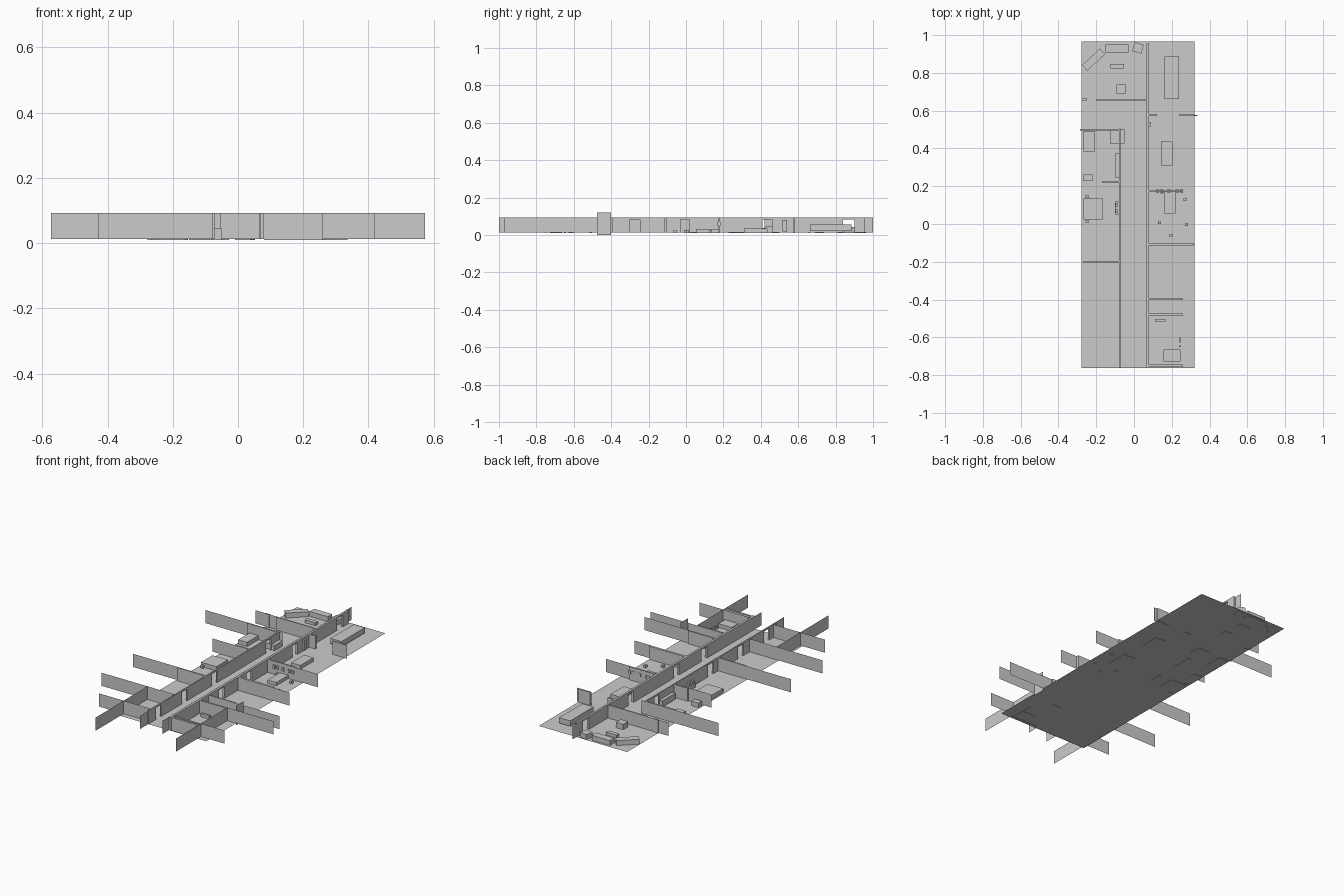
import bpy, bmesh, math

if "Cube" in bpy.data.objects:
    bpy.data.objects.remove(bpy.data.objects["Cube"])

Z0, Z1, HEAD = 0.012, 0.092, 0.083   # floor level, wall top, door head


def new_object(name, bm):
    mesh = bpy.data.meshes.new(name)
    bm.to_mesh(mesh)
    bm.free()
    ob = bpy.data.objects.new(name, mesh)
    bpy.context.collection.objects.link(ob)
    return ob


def box(bm, x0, x1, y0, y1, z0, z1):
    v = [bm.verts.new((x, y, z)) for z in (z0, z1)
         for x, y in ((x0, y0), (x1, y0), (x1, y1), (x0, y1))]
    for f in ((3, 2, 1, 0), (4, 5, 6, 7), (0, 1, 5, 4),
              (1, 2, 6, 5), (2, 3, 7, 6), (3, 0, 4, 7)):
        bm.faces.new([v[i] for i in f])


def sheet(bm, p, q, z0=Z0, z1=Z1):
    bm.faces.new([bm.verts.new(c) for c in
                  ((*p, z0), (*q, z0), (*q, z1), (*p, z1))])


def furniture(name, x0, x1, y0, y1, top, angle=0, bottom=0.01):
    bm = bmesh.new()
    cx, cy = (x0 + x1) / 2, (y0 + y1) / 2
    box(bm, x0 - cx, x1 - cx, y0 - cy, y1 - cy, bottom, top)
    ob = new_object(name, bm)
    ob.location = (cx, cy, 0)
    ob.rotation_euler.z = math.radians(angle)


def corridor_wall(name, x, start, end, lin0, lin1, xl0, xl1, doors):
    """Thin sheet plus thick lining, both broken by door openings."""
    bm = bmesh.new()
    edges = [start] + [v for d in doors for v in d] + [end]
    for a, b in zip(edges[::2], edges[1::2]):
        sheet(bm, (x, a), (x, b))
        box(bm, xl0, xl1, max(a, lin0), min(b, lin1), Z0, Z1)
    for a, b in doors:
        sheet(bm, (x, a), (x, b), HEAD, Z1)
        box(bm, xl0, xl1, a, b, HEAD, Z1)
    new_object(name, bm)


# Floor slab
bm = bmesh.new()
bm.faces.new([bm.verts.new(c) for c in ((-.277, -.763, Z0), (.32, -.763, Z0),
                                        (.32, .965, Z0), (-.277, .965, Z0))])
new_object("floor", bm)

# Corridor walls with doorways
corridor_wall("corridor_wall_left", -.073, -.84, .505, -.763, .505, -.08, -.072,
              [(-.69, -.64), (-.44, -.39), (-.15, -.1), (.375, .42)])
corridor_wall("corridor_wall_right", .066, -.825, 1.0, -.763, .955, .067, .08,
              [(-.3, -.245), (-.03, .02), (.41, .46), (.84, .9)])

# Partition walls along x: y, thin sheet start/end, lining start/end, lining offset
for y, a, b, la, lb, off in (
        (.66, -.345, .066, -.2, .066, -.007),
        (.503, -.572, -.052, -.285, -.075, -.009),
        (.22, -.325, -.08, -.17, -.08, .008),
        (-.197, -.572, -.08, -.27, -.08, -.008),
        (-.5, -.573, -.08, None, None, 0),
        (-.73, -.43, -.08, None, None, 0),
        (.172, .08, .42, .08, .26, .009),
        (-.115, .08, .43, .08, .318, .014),
        (-.4, .066, .56, .08, .26, .008),
        (-.475, .066, .573, .08, .26, -.01),
        (-.73, .08, .42, None, None, 0)):
    bm = bmesh.new()
    sheet(bm, (a, y), (b, y))
    if la is not None:
        box(bm, la, lb, min(y, y + off), max(y, y + off), Z0, Z1)
    new_object("partition_wall", bm)

# Side walls at the front rooms
for name, x, a, b in (("side_wall_left", -.262, -1.0, -.5),
                      ("side_wall_right", .26, -.97, -.475)):
    bm = bmesh.new()
    sheet(bm, (x, a), (x, b))
    new_object(name, bm)

# Tall panel closing the side passage
bm = bmesh.new()
sheet(bm, (.32, -.402), (.32, -.477), 0, .12)
new_object("passage_end_panel", bm)

# Short wall pieces
furniture("stub_wall_inner", .08, .123, .573, .583, Z1)
furniture("stub_wall_outer", .24, .318, .572, .583, Z1)
furniture("stub_wall_sheet", .238, .335, .573, .576, Z1)
furniture("front_room_end_wall", .08, .26, -.757, -.745, Z1)
furniture("lounge_corner_pier", -.277, -.248, .655, .664, Z1)

# Lounge furniture
furniture("angled_sofa", -.279, -.149, .85, .89, .042, 43)
furniture("sofa", -.15, -.028, .907, .95, .042)
furniture("armchair", -.004, .046, .908, .957, .042, -15)
furniture("low_table", -.124, -.054, .823, .848, .03)
furniture("lounge_cabinet", -.092, -.044, .69, .738, .045)

# Beds and tables: right side
furniture("long_table", .162, .237, .662, .886, .055, 0, .022)
furniture("wall_cabinet", .075, .09, .515, .54, .08, 0, .018)
furniture("bed_back_right", .142, .205, .31, .436, .035)
furniture("bed_middle_right", .162, .22, .055, .18, .032)
for x in (.125, .147, .185, .228, .252):
    furniture("shelf_item", x - .007, x + .007, .165, .184, .07, 0, .05)
for x, y in ((.135, .008), (.27, .13), (.277, -.003), (.197, -.06),
             (.147, .17), (-.25, .146), (-.25, .013)):
    furniture("stool", x - .008, x + .008, y - .008, y + .008, .027)
furniture("bench", .11, .166, -.517, -.502, .03)
furniture("front_room_table", .156, .247, -.727, -.664, .035)
furniture("side_chair", .24, .25, -.628, -.602, .03)
furniture("small_crate", .238, .248, -.652, -.642, .025)

# Beds and cabinets: left side
furniture("bed_back_left", -.267, -.207, .383, .492, .038)
furniture("desk", -.128, -.05, .426, .5, .045)
furniture("nightstand", -.267, -.22, .228, .262, .04)
furniture("wardrobe", -.1, -.08, .245, .372, .05)
furniture("bed_middle_left", -.267, -.163, .024, .135, .038)
furniture("low_shelf", -.1, -.08, .05, .12, .04)
for y in (.068, .1):
    furniture("shelf_box", -.098, -.084, y - .01, y + .01, .055, 0, .04)
